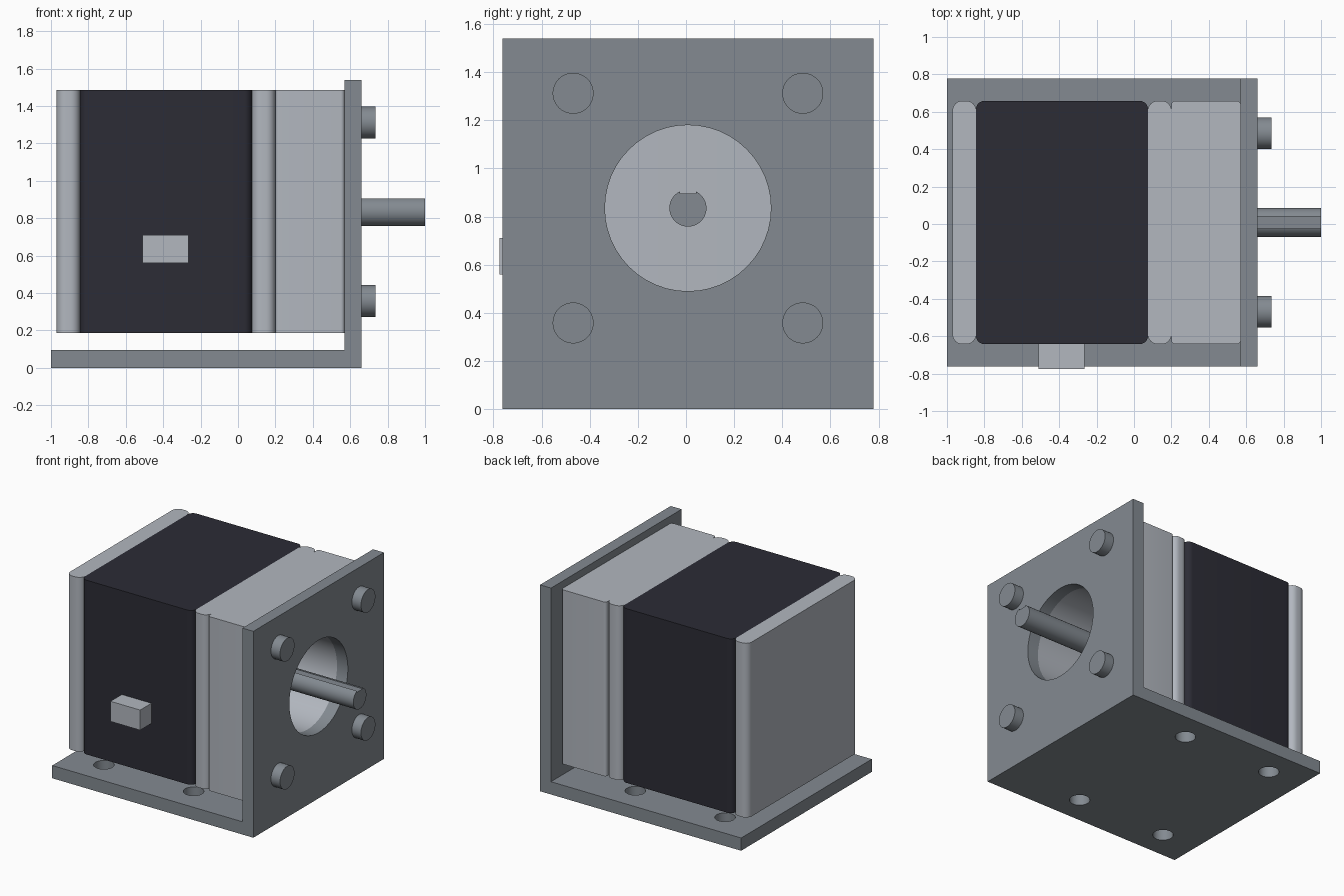
import bpy, bmesh, math
from mathutils import Matrix, Vector

if "Cube" in bpy.data.objects:
    bpy.data.objects.remove(bpy.data.objects["Cube"], do_unlink=True)

YC, ZC = 0.008, 0.835      # motor axis
HALF = 0.65                # half width of the motor body


def material(name, color):
    m = bpy.data.materials.new(name)
    m.use_nodes = True
    m.diffuse_color = (*color, 1)
    m.node_tree.nodes["Principled BSDF"].inputs["Base Color"].default_value = (*color, 1)
    return m


STEEL = material("steel grey", (0.227, 0.254, 0.283))
ALUMINIUM = material("light aluminium", (0.445, 0.474, 0.521))
BLACK = material("dark casing", (0.025, 0.025, 0.036))


def finish(name, bm, mat):
    bmesh.ops.recalc_face_normals(bm, faces=bm.faces[:])
    mesh = bpy.data.meshes.new(name)
    bm.to_mesh(mesh)
    bm.free()
    mesh.materials.append(mat)
    obj = bpy.data.objects.new(name, mesh)
    bpy.context.collection.objects.link(obj)
    return obj


def box(name, x, y, z, mat, radius=0.0):
    """Box from min/max pairs, with optional rounded vertical edges."""
    bm = bmesh.new()
    bmesh.ops.create_cube(bm, size=1)
    for v in bm.verts:
        v.co = Vector([r[0] if c < 0 else r[1] for c, r in zip(v.co, (x, y, z))])
    if radius:
        upright = [e for e in bm.edges
                   if abs(e.verts[0].co.z - e.verts[1].co.z) > 0.1]
        bmesh.ops.bevel(bm, geom=upright, offset=radius, segments=8,
                        profile=0.5, affect='EDGES')
    return finish(name, bm, mat)


def cylinder(name, center, radius, length, mat, axis='X', sides=48):
    bm = bmesh.new()
    bmesh.ops.create_cone(bm, cap_ends=True, segments=sides, radius1=radius,
                          radius2=radius, depth=length)
    turn = Matrix.Rotation(math.pi / 2, 4, 'Y') if axis == 'X' else Matrix.Identity(4)
    bm.transform(Matrix.Translation(center) @ turn)
    return finish(name, bm, mat)


def select(obj):
    bpy.ops.object.select_all(action='DESELECT')
    obj.select_set(True)
    bpy.context.view_layer.objects.active = obj


def cut(obj, cutter):
    select(obj)
    mod = obj.modifiers.new("cut", 'BOOLEAN')
    mod.operation, mod.solver, mod.object = 'DIFFERENCE', 'EXACT', cutter
    bpy.ops.object.modifier_apply(modifier=mod.name)
    bpy.data.objects.remove(cutter, do_unlink=True)


def smooth(obj):
    select(obj)
    bpy.ops.object.shade_smooth_by_angle(angle=math.radians(35))


# L-shaped bracket
bm = bmesh.new()
profile = [(-1, 0), (0.66, 0), (0.66, 1.54), (0.57, 1.54), (0.57, 0.095), (-1, 0.095)]
face = bm.faces.new([bm.verts.new((x, YC - 0.77, z)) for x, z in profile])
side = bmesh.ops.extrude_face_region(bm, geom=[face])
bmesh.ops.translate(bm, vec=(0, 1.54, 0),
                    verts=[g for g in side["geom"] if isinstance(g, bmesh.types.BMVert)])
bracket = finish("bracket", bm, STEEL)
cut(bracket, cylinder("pilot_cutter", (0.6, YC, ZC), 0.345, 0.4, STEEL))
for x in (-0.72, 0.02):
    for s in (-1, 1):
        cut(bracket, cylinder("hole_cutter", (x, YC + s * 0.56, 0.05),
                              0.07, 0.3, STEEL, 'Z', 32))
smooth(bracket)

# Motor body sections, stacked along the shaft axis
ys, zs = (YC - HALF, YC + HALF), (ZC - HALF, ZC + HALF)
for name, x0, x1, mat, radius in (
        ("rear_cap", -0.97, -0.845, ALUMINIUM, 0.05),
        ("casing", -0.845, 0.075, BLACK, 0.045),
        ("middle_ring", 0.075, 0.2, ALUMINIUM, 0.05),
        ("front_housing", 0.2, 0.57, ALUMINIUM, 0.02)):
    part = box(name, (x0, x1), ys, zs, mat, radius)
    if name == "front_housing":      # bore around the shaft
        cut(part, cylinder("bore_cutter", (0.45, YC, ZC), 0.345, 0.7, ALUMINIUM))
    smooth(part)

# Shaft with shallow keyway
shaft = cylinder("shaft", (0.59, YC, ZC), 0.077, 0.82, STEEL)
cut(shaft, box("key_cutter", (0, 1.1), (YC - 0.033, YC + 0.033),
               (ZC + 0.06, ZC + 0.2), STEEL))
smooth(shaft)

# Mounting bolts
for side_name, s in (("right", -1), ("left", 1)):
    for level, t in (("lower", -1), ("upper", 1)):
        bolt = cylinder(f"{level}_{side_name}_bolt",
                        (0.695, YC + s * 0.477, ZC + t * 0.477), 0.085, 0.08, STEEL)
        smooth(bolt)

# Cable connector on the casing
box("connector", (-0.51, -0.265), (-0.775, -0.62), (0.56, 0.71), ALUMINIUM)
